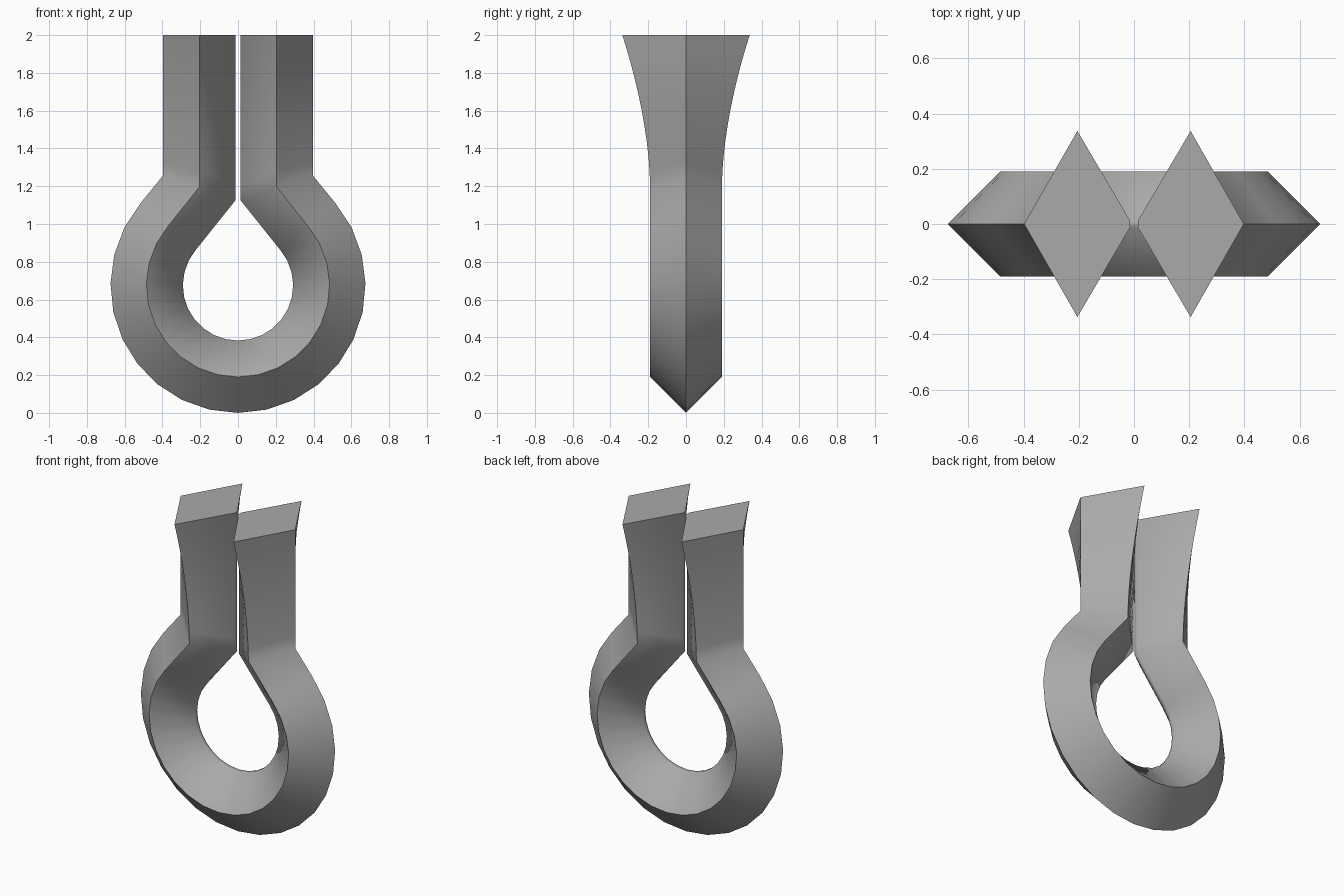
import bpy, bmesh, math

cube = bpy.data.objects.get("Cube")
if cube:
    bpy.data.objects.remove(cube, do_unlink=True)

grey = bpy.data.materials.new("plain grey")
grey.use_nodes = True
grey.diffuse_color = (0.4, 0.4, 0.4, 1)
grey.node_tree.nodes["Principled BSDF"].inputs["Base Color"].default_value = (0.4, 0.4, 0.4, 1)

CENTRE_Z = 0.675
R_OUT, R_MID, R_IN = 0.675, 0.485, 0.292
DEPTH, FLAT = 0.19, 0.012       # half depth of the section, half width of its blunt inner edge


def section(outer, mid, inner, depth):
    """Diamond section with a blunt inner edge, from (x, z) positions."""
    return [(outer[0], 0, outer[1]), (mid[0], -depth, mid[1]),
            (inner[0], -FLAT, inner[1]), (inner[0], FLAT, inner[1]),
            (mid[0], depth, mid[1])]


# Right half of the ring, from the bottom up to where it leaves the circle
half = []
for i in range(11):
    a = math.radians(-90 + 13 * i)
    pts = [(r * math.cos(a), CENTRE_Z + r * math.sin(a)) for r in (R_OUT, R_MID, R_IN)]
    half.append(section(*pts, DEPTH))

# Shoulder where the ring bends into the upright leg
half.append(section((0.398, 1.255), (0.205, 1.195), (0.014, 1.125), DEPTH))

# Upright leg, flaring in depth towards the top
for i in range(1, 11):
    t = i / 10
    z = [z0 + (2 - z0) * t for z0 in (1.255, 1.195, 1.125)]
    half.append(section((0.398, z[0]), (0.205, z[1]), (0.014, z[2]),
                        DEPTH + 0.147 * t ** 1.75))

# Mirror to the other side and skin the whole loop as one sweep
mirrored = [[(-x, y, z) for x, y, z in s] for s in reversed(half[1:])]
sections = mirrored + half

bm = bmesh.new()
rings = [[bm.verts.new(p) for p in s] for s in sections]
for a, b in zip(rings, rings[1:]):
    for k in range(5):
        n = (k + 1) % 5
        bm.faces.new((a[k], a[n], b[n], b[k]))
bm.faces.new(rings[0])
bm.faces.new(rings[-1])
bmesh.ops.recalc_face_normals(bm, faces=bm.faces)

mesh = bpy.data.meshes.new("split_ring")
bm.to_mesh(mesh)
bm.free()
mesh.materials.append(grey)
ring = bpy.data.objects.new("split_ring", mesh)
bpy.context.collection.objects.link(ring)

# Smooth along the sweep, crisp along the ridges
bpy.ops.object.select_all(action='DESELECT')
ring.select_set(True)
bpy.context.view_layer.objects.active = ring
bpy.ops.object.shade_smooth_by_angle(angle=math.radians(50))
